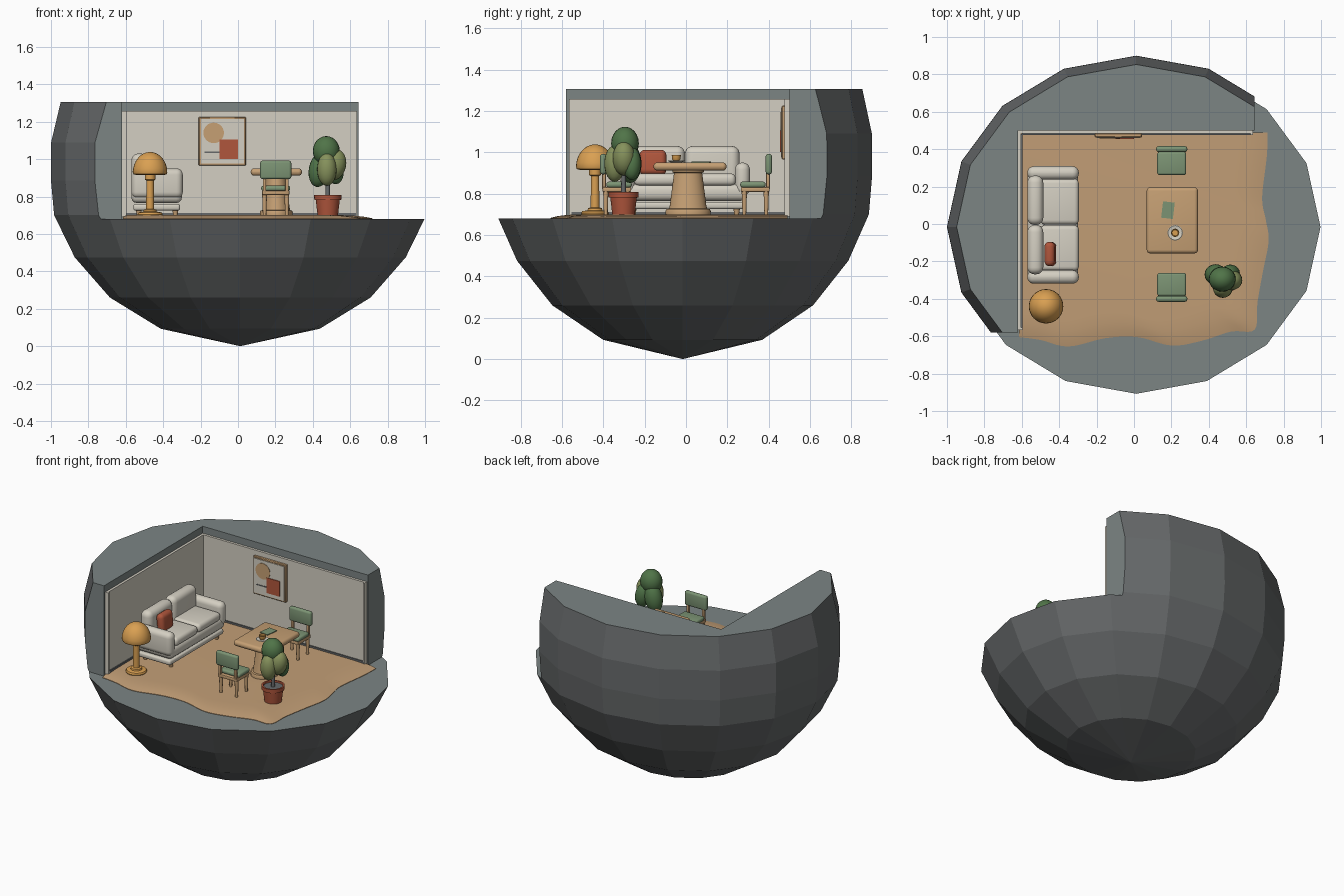
import bpy, bmesh, math
from mathutils import Matrix, Vector

if "Cube" in bpy.data.objects:
    bpy.data.objects.remove(bpy.data.objects["Cube"])


def mat(name, r, g, b):
    lin = [((c / 255 + 0.055) / 1.055) ** 2.4 for c in (r, g, b)]
    m = bpy.data.materials.new(name)
    m.diffuse_color = (*lin, 1)
    m.use_nodes = True
    m.node_tree.nodes["Principled BSDF"].inputs["Base Color"].default_value = m.diffuse_color
    return m


SHELL = mat("dark stone", 102, 105, 106)
CUT = mat("cut stone", 124, 133, 132)
CREAM = mat("cream", 212, 207, 194)
FLOOR = mat("floor tan", 194, 158, 118)
WOOD = mat("light wood", 198, 160, 116)
RUST = mat("rust", 176, 86, 60)
AMBER = mat("amber", 218, 160, 82)
SAGE = mat("sage green", 124, 148, 116)
LEAF = mat("leaf green", 80, 116, 72)
OLIVE = mat("olive green", 134, 146, 92)


def finish(name, bm, material, smooth=True):
    bmesh.ops.recalc_face_normals(bm, faces=bm.faces)
    me = bpy.data.meshes.new(name)
    bm.to_mesh(me)
    bm.free()
    me.materials.append(material)
    for p in me.polygons:
        p.use_smooth = smooth
    if smooth:
        me.set_sharp_from_angle(angle=math.radians(40))
    ob = bpy.data.objects.new(name, me)
    bpy.context.collection.objects.link(ob)
    return ob


def box(name, x, y, z, material, r=0.0, seg=3, rot=None):
    """Box from (min, max) ranges with rounded edges of radius r."""
    bm = bmesh.new()
    size = [b - a for a, b in (x, y, z)]
    bmesh.ops.create_cube(bm, size=1, matrix=Matrix.Diagonal((*size, 1)))
    if r:
        bmesh.ops.bevel(bm, geom=bm.edges[:], offset=min(r, min(size) * 0.49),
                        segments=seg, profile=0.5, affect='EDGES')
    if rot:
        bm.transform(rot.to_4x4())
    bm.transform(Matrix.Translation([(a + b) / 2 for a, b in (x, y, z)]))
    return finish(name, bm, material)


def lathe(name, loc, profile, material, seg=32, sx=1.0, sy=1.0, smooth=True):
    """Spin (radius, height) points around z; flat caps where the ends are open."""
    bm = bmesh.new()
    rings = []
    for r, z in profile:
        n = seg if r > 0 else 1
        rings.append([bm.verts.new((loc[0] + r * sx * math.cos(2 * math.pi * i / seg),
                                    loc[1] + r * sy * math.sin(2 * math.pi * i / seg),
                                    loc[2] + z)) for i in range(n)])
    for a, b in zip(rings, rings[1:]):
        for i in range(seg):
            quad = [a[i % len(a)], a[(i + 1) % len(a)], b[(i + 1) % len(b)], b[i % len(b)]]
            bm.faces.new(list(dict.fromkeys(quad)))
    for ring in (rings[0], rings[-1]):
        if len(ring) > 1:
            bm.faces.new(ring)
    return finish(name, bm, material, smooth)


def prism(name, pts, z0, z1, material):
    bm = bmesh.new()
    f = bm.faces.new([bm.verts.new((x, y, z0)) for x, y in pts])
    ext = bmesh.ops.extrude_face_region(bm, geom=[f])
    for v in ext["geom"]:
        if isinstance(v, bmesh.types.BMVert):
            v.co.z = z1
    return finish(name, bm, material, False)


# Faceted stone shell, with the room cut out of it
shell = lathe("stone_shell", (0.012, -0.016, 0),
              [(0, 0), (0.425, 0.093), (0.697, 0.26), (0.885, 0.475), (0.995, 0.70),
               (1.012, 0.885), (1.011, 1.09), (0.96, 1.305)], SHELL, 16, 1, 0.905, False)
cutter = prism("room_cutter", [(-2, -2), (2, -2), (2, 2), (0.645, 2), (0.645, 0.5),
                               (-0.62, 0.5), (-0.62, -0.58), (-2, -0.58)], 0.68, 2, SHELL)
mod = shell.modifiers.new("room", 'BOOLEAN')
mod.object, mod.operation, mod.solver = cutter, 'DIFFERENCE', 'EXACT'
cutter.hide_render = True
dg = bpy.context.evaluated_depsgraph_get()
cut_mesh = bpy.data.meshes.new_from_object(shell.evaluated_get(dg))
shell.modifiers.clear()
shell.data = cut_mesh
bpy.data.objects.remove(cutter)
cut_mesh.materials.clear()
cut_mesh.materials.append(SHELL)
cut_mesh.materials.append(CUT)
for p in cut_mesh.polygons:   # axis-aligned faces are the cuts
    p.material_index = int(max(abs(c) for c in p.normal) > 0.999)

# Floor with a wavy sloping edge
edge = [(0.715, 0.49), (0.71, 0.36), (0.685, 0.14), (0.705, 0.02), (0.72, -0.09), (0.69, -0.25),
        (0.66, -0.42), (0.645, -0.565), (0.52, -0.575), (0.36, -0.625), (0.2, -0.65),
        (0.02, -0.605), (-0.15, -0.61), (-0.35, -0.655), (-0.5, -0.62), (-0.615, -0.605)]


def spline(pts, n=5):
    P = [Vector(p) for p in [pts[0], *pts, pts[-1]]]
    out = []
    for a, b, c, d in zip(P, P[1:], P[2:], P[3:]):
        for t in (i / n for i in range(n)):
            out.append(0.5 * (2 * b + (c - a) * t + (2 * a - 5 * b + 4 * c - d) * t * t
                              + (3 * b - a - 3 * c + d) * t ** 3))
    return out + [P[-1]]


corner = Vector((-0.615, 0.49))
outline = spline(edge)
bm = bmesh.new()
rings = []
for s, z in ((1, 0.678), (1, 0.683), (0.97, 0.691), (0.93, 0.697), (0.88, 0.70)):
    rings.append([bm.verts.new((*(corner + (p - corner) * s), z)) for p in outline])
for a, b in zip(rings, rings[1:]):
    for i in range(len(a) - 1):
        bm.faces.new((a[i], a[i + 1], b[i + 1], b[i]))
bm.faces.new(rings[-1] + [bm.verts.new((*corner, 0.70))])
finish("floor", bm, FLOOR)

# Wall panels, raised rims and skirting
box("back_wall_panel", (-0.62, 0.635), (0.483, 0.502), (0.69, 1.257), CREAM)
box("left_wall_panel", (-0.622, -0.603), (-0.565, 0.50), (0.69, 1.257), CREAM)
box("back_skirting", (-0.60, 0.63), (0.476, 0.484), (0.695, 0.712), SHELL)
box("left_skirting", (-0.604, -0.596), (-0.56, 0.48), (0.695, 0.712), SHELL)
box("back_wall_end_trim", (0.623, 0.637), (0.476, 0.50), (0.695, 1.257), CREAM)
box("left_wall_end_trim", (-0.62, -0.596), (-0.567, -0.553), (0.695, 1.257), CREAM)

# Picture
box("picture_frame", (-0.21, 0.042), (0.463, 0.484), (0.965, 1.225), WOOD, 0.004, 1)
box("picture_canvas", (-0.199, 0.031), (0.459, 0.465), (0.976, 1.214), CREAM)
disc = lathe("picture_circle", (0, 0, 0), [(0.055, -0.002), (0.055, 0.002)], WOOD, 24)
disc.matrix_world = Matrix.Translation((-0.13, 0.458, 1.14)) @ Matrix.Rotation(math.pi / 2, 4, 'X')
box("picture_line", (-0.18, -0.04), (0.456, 0.460), (1.033, 1.040), SHELL)
box("picture_square", (-0.10, 0.0), (0.454, 0.459), (1.0, 1.105), RUST)

# Sofa
box("sofa_rail", (-0.56, -0.31), (-0.30, 0.29), (0.725, 0.76), CREAM, 0.012)
box("sofa_body", (-0.57, -0.30), (-0.305, 0.295), (0.765, 0.848), CREAM, 0.03)
for s, side in ((-1, "front"), (1, "back")):
    c = -0.005 + s * 0.278
    box("sofa_arm_" + side, (-0.57, -0.295), (c - 0.036, c + 0.036), (0.79, 0.95), CREAM, 0.034, 5)
    c = -0.005 + s * 0.124
    box("sofa_seat_" + side, (-0.50, -0.295), (c - 0.122, c + 0.122), (0.838, 0.897), CREAM, 0.024, 4)
    c = -0.005 + s * 0.132
    box("sofa_backrest_" + side, (-0.57, -0.485), (c - 0.132, c + 0.132), (0.80, 1.03), CREAM, 0.038, 5)
    for x in (-0.53, -0.335):
        lathe("sofa_leg", (x, -0.005 + s * 0.25, 0.695), [(0.011, 0), (0.017, 0.04)], WOOD, 12)
box("pillow", (-0.475, -0.42), (-0.225, -0.095), (0.89, 1.012), RUST, 0.026, 5,
    Matrix.Rotation(-0.1, 3, 'Y'))

# Mushroom lamp
dome = [(0.0, 0.915), (0.075, 0.915), (0.088, 0.919)] + \
       [(0.092 * math.cos(a), 0.928 + 0.11 * math.sin(a)) for a in (i * math.pi / 16 for i in range(8))] + [(0, 1.038)]
lathe("lamp_shade", (-0.47, -0.44, 0), dome, AMBER)
lathe("lamp_stand", (-0.47, -0.44, 0.695),
      [(0.064, 0), (0.067, 0.01), (0.062, 0.02), (0.036, 0.024), (0.034, 0.034), (0.021, 0.038),
       (0.020, 0.19), (0.028, 0.195), (0.028, 0.225)], AMBER)

# Table with pedestal, saucer, cup and napkin
box("table_top", (0.068, 0.342), (-0.157, 0.196), (0.911, 0.951), WOOD, 0.019, 4)
lathe("table_pedestal", (0.205, 0.01, 0.695),
      [(0.108, 0), (0.110, 0.02), (0.105, 0.03), (0.092, 0.032), (0.088, 0.05), (0.068, 0.205),
       (0.076, 0.209), (0.076, 0.222)], WOOD, 32, 0.8, 1)
lathe("saucer", (0.22, -0.047, 0.95), [(0.024, 0), (0.041, 0.008), (0.038, 0.010), (0.02, 0.006)], CREAM)
lathe("cup", (0.22, -0.047, 0.956), [(0.013, 0), (0.021, 0.012), (0.022, 0.03), (0.018, 0.03),
                                     (0.016, 0.02), (0, 0.02)], AMBER)
box("napkin", (0.15, 0.213), (0.03, 0.118), (0.95, 0.956), SAGE, rot=Matrix.Rotation(-0.12, 3, 'Z'))


# Two chairs facing the table
def chair(label, s):
    def yr(a, b):
        return tuple(sorted((s * a, s * b)))
    n = label + "_chair_"
    box(n + "frame", (0.128, 0.275), yr(0.265, 0.405), (0.808, 0.832), WOOD, 0.006, 2)
    box(n + "seat", (0.124, 0.279), yr(0.262, 0.385), (0.829, 0.858), SAGE, 0.012)
    box(n + "backrest", (0.118, 0.285), yr(0.385, 0.416), (0.893, 0.992), SAGE, 0.013)
    for x in (0.142, 0.261):
        box(n + "upright", (x - 0.009, x + 0.009), yr(0.388, 0.406), (0.82, 0.92), WOOD, 0.004, 2)
        for y in (0.282, 0.388):
            lathe(n + "leg", (x, s * y, 0.695), [(0.009, 0), (0.013, 0.12)], WOOD, 12)


chair("back", 1)
chair("front", -1)

# Potted plant
lathe("pot", (0.48, -0.302, 0.695),
      [(0.054, 0), (0.064, 0.085), (0.072, 0.087), (0.073, 0.113), (0.062, 0.113), (0.060, 0.10)], RUST)
lathe("soil", (0.48, -0.302, 0.79), [(0.061, 0), (0.061, 0.008)], SHELL)
lathe("plant_stem", (0.48, -0.302, 0.79), [(0.012, 0), (0.009, 0.22)], SHELL, 12)
for x, y, z, rx, ry, rz, tilt, m in (
        (0.472, -0.295, 1.043, 0.072, 0.067, 0.08, 0, LEAF),
        (0.437, -0.27, 0.945, 0.058, 0.055, 0.095, 0.2, LEAF),
        (0.518, -0.30, 0.97, 0.06, 0.055, 0.083, 0.2, OLIVE),
        (0.475, -0.345, 0.945, 0.052, 0.05, 0.088, 0, OLIVE),
        (0.515, -0.262, 0.945, 0.05, 0.045, 0.08, -0.15, LEAF)):
    bm = bmesh.new()
    bmesh.ops.create_uvsphere(bm, u_segments=20, v_segments=12, radius=1)
    bm.transform(Matrix.Translation((x, y, z)) @ Matrix.Rotation(tilt, 4, 'Y')
                 @ Matrix.Diagonal((rx, ry, rz, 1)))
    finish("leaf_clump", bm, m)
